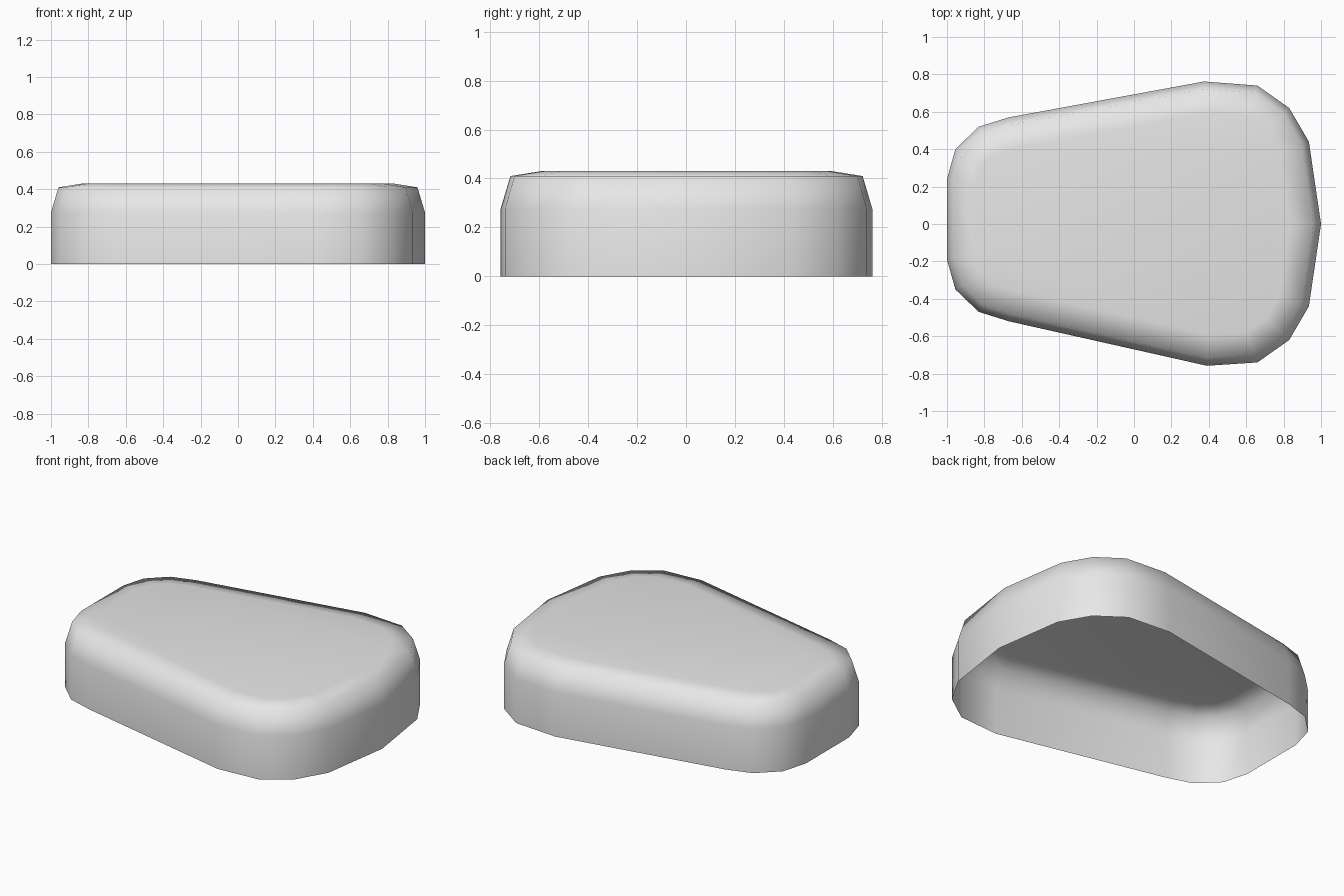
import bpy
import bmesh
from mathutils import Vector

cube = bpy.data.objects.get("Cube")
if cube:
    bpy.data.objects.remove(cube, do_unlink=True)

# Rounded, tapered outline, counter-clockwise from the middle of the wide end
OUTLINE = [Vector(p) for p in (
    (1.0, 0.0), (0.935, 0.44), (0.83, 0.62), (0.66, 0.74), (0.375, 0.762),
    (-0.67, 0.57), (-0.83, 0.52), (-0.955, 0.40), (-1.0, 0.24),
    (-1.0, -0.19), (-0.955, -0.35), (-0.83, -0.47), (-0.67, -0.52),
    (0.39, -0.758), (0.66, -0.74), (0.83, -0.62), (0.935, -0.44))]

# Wall profile: (inset, height)
PROFILE = ((0.0, 0.0), (0.0, 0.275), (0.04, 0.41), (0.165, 0.43))


def inset_point(i, distance):
    """Move an outline corner inward so both its edges shift by distance."""
    p = OUTLINE[i]
    before = (p - OUTLINE[i - 1]).normalized()
    after = (OUTLINE[(i + 1) % len(OUTLINE)] - p).normalized()
    n1 = Vector((-before.y, before.x))
    n2 = Vector((-after.y, after.x))
    return p + (n1 + n2) * distance / (1 + n1.dot(n2))


grey = bpy.data.materials.new("light_grey")
grey.use_nodes = True
colour = (0.8, 0.8, 0.8, 1.0)
grey.diffuse_color = colour
grey.node_tree.nodes["Principled BSDF"].inputs["Base Color"].default_value = colour

# Open-bottomed shell: stacked rings closed by a flat top
bm = bmesh.new()
count = len(OUTLINE)
rings = [[bm.verts.new((*inset_point(i, inset), z)) for i in range(count)]
         for inset, z in PROFILE]
for low, high in zip(rings, rings[1:]):
    for i in range(count):
        j = (i + 1) % count
        bm.faces.new((low[i], low[j], high[j], high[i]))
bm.faces.new(rings[-1])
for face in bm.faces:
    face.smooth = True

mesh = bpy.data.meshes.new("rounded_cover")
bm.to_mesh(mesh)
bm.free()
mesh.materials.append(grey)
cover = bpy.data.objects.new("rounded_cover", mesh)
bpy.context.collection.objects.link(cover)
